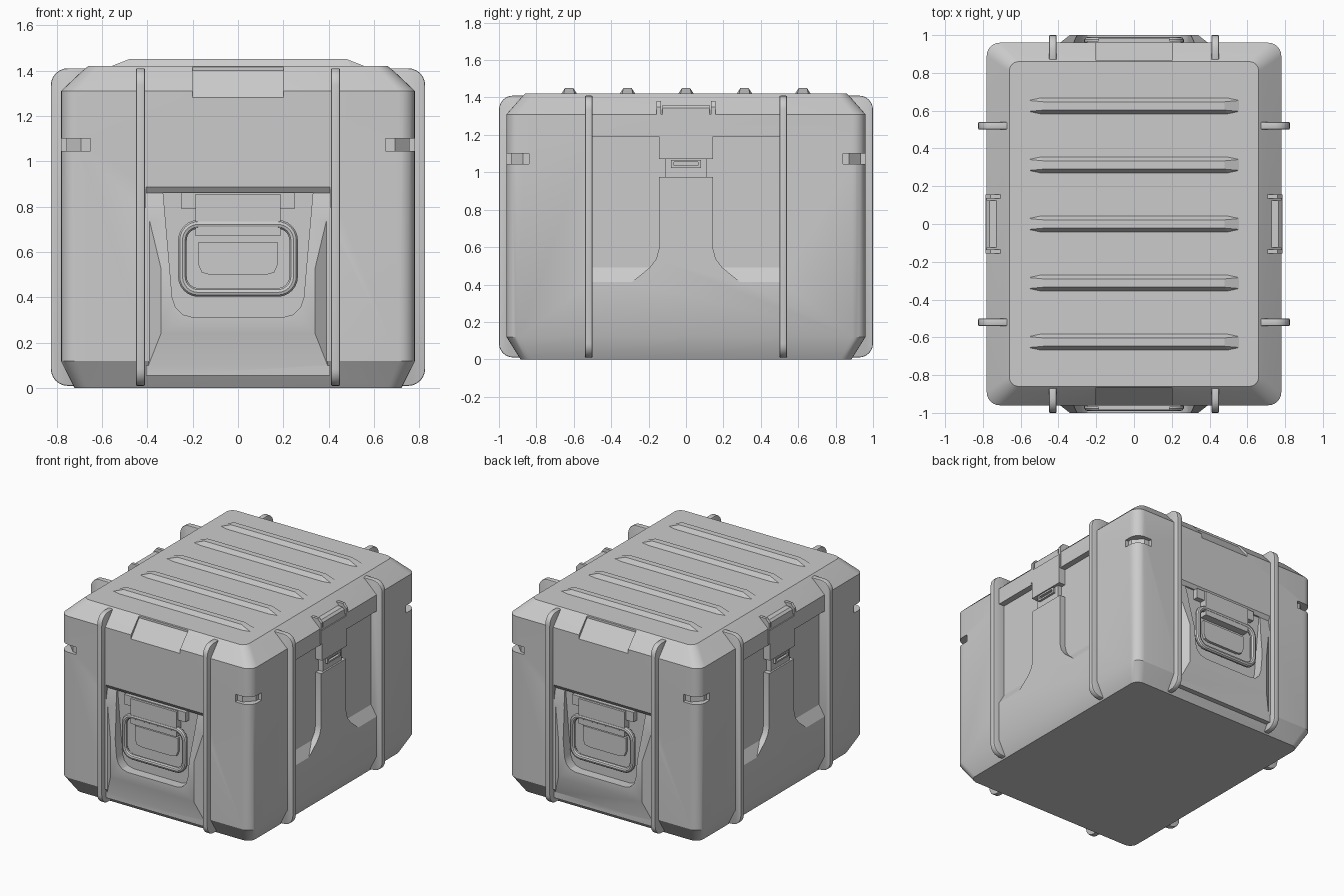
import bpy, bmesh, math
from mathutils import Matrix, Vector

if "Cube" in bpy.data.objects:
    bpy.data.objects.remove(bpy.data.objects["Cube"], do_unlink=True)

grey = bpy.data.materials.new("case_grey")
grey.use_nodes = True
colour = (0.6, 0.6, 0.6, 1)
grey.diffuse_color = colour
grey.node_tree.nodes["Principled BSDF"].inputs["Base Color"].default_value = colour

HALF_TURN = Matrix.Rotation(math.pi, 4, "Z")


def make(name, bm):
    bmesh.ops.recalc_face_normals(bm, faces=bm.faces)
    mesh = bpy.data.meshes.new(name)
    bm.to_mesh(mesh)
    bm.free()
    mesh.materials.append(grey)
    obj = bpy.data.objects.new(name, mesh)
    bpy.context.collection.objects.link(obj)
    return obj


def hull(name, pts):
    bm = bmesh.new()
    for p in pts:
        bm.verts.new(p)
    res = bmesh.ops.convex_hull(bm, input=bm.verts)
    bmesh.ops.delete(bm, geom=list({g for g in res["geom_interior"] if g.is_valid}), context="VERTS")
    bmesh.ops.dissolve_limit(bm, angle_limit=0.01, verts=bm.verts, edges=bm.edges)
    return make(name, bm)


def box(x0, x1, y0, y1, z0, z1):
    return [(x, y, z) for x in (x0, x1) for y in (y0, y1) for z in (z0, z1)]


def prism_x(half, yz):
    """Profile in y and z, swept symmetrically along x."""
    return [(s * half, y, z) for s in (-1, 1) for y, z in yz]


def turned(pts):
    return [HALF_TURN @ Vector(p) for p in pts]


def both(name, a, b, pts):
    """One part and its copy on the opposite face."""
    return hull(f"{name}_{a}", pts), hull(f"{name}_{b}", turned(pts))


def rounded_rect(hx, hy, r, seg=6):
    pts = []
    for k, (sx, sy) in enumerate([(1, 1), (-1, 1), (-1, -1), (1, -1)]):
        for i in range(seg + 1):
            a = math.pi / 2 * (k + i / seg)
            pts.append((sx * (hx - r) + r * math.cos(a), sy * (hy - r) + r * math.sin(a)))
    return pts


def smooth(obj, bevel=0):
    bpy.ops.object.select_all(action="DESELECT")
    obj.select_set(True)
    bpy.context.view_layer.objects.active = obj
    if bevel:
        mod = obj.modifiers.new("Bevel", "BEVEL")
        mod.width, mod.segments = bevel, 2
        bpy.ops.object.modifier_apply(modifier=mod.name)
    bpy.ops.object.shade_smooth_by_angle(angle=math.radians(30))


# Case shell, lofted from rounded rectangles
bm = bmesh.new()
rings = []
for hx, hy, z, r in [(.72, .885, 0, .06), (.78, .96, .12, .07), (.78, .96, 1.31, .07),
                     (.69, .885, 1.395, .06), (.66, .86, 1.42, .05)]:
    rings.append([bm.verts.new((x, y, z)) for x, y in rounded_rect(hx, hy, r)])
for lo, hi in zip(rings, rings[1:]):
    for i in range(len(lo)):
        j = (i + 1) % len(lo)
        bm.faces.new((lo[i], lo[j], hi[j], hi[i]))
bm.faces.new(rings[0][::-1])
bm.faces.new(rings[-1])
case = make("case_shell", bm)


def carve(pts, operation="DIFFERENCE"):
    """Apply a hull to the shell on both opposite faces."""
    for p in (pts, turned(pts)):
        tool = hull("tool", p)
        mod = case.modifiers.new("Carve", "BOOLEAN")
        mod.operation, mod.solver, mod.object = operation, "EXACT", tool
        bpy.context.view_layer.objects.active = case
        bpy.ops.object.modifier_apply(modifier=mod.name)
        bpy.data.objects.remove(tool, do_unlink=True)


# Handle pad standing out from each end, with a sill under it
carve(prism_x(.395, [(-.957, .1), (-.957, .76), (-.9, .1), (-.9, .76)])
      + prism_x(.34, [(-1, .24), (-1, .53)]), "UNION")
carve(prism_x(.405, [(-.957, .055), (-.957, .1), (-.85, .055), (-.85, .1)]), "UNION")

# Undercut above the pad, then the dish behind the handle
carve(prism_x(.405, [(-.961, .755), (-.94, .86), (-.962, .89), (-1.05, .89), (-1.05, .755)]))
dish = [(.33, .862), (.295, .56), (.29, .4), (.275, .355), (.245, .325), (.2, .313)]
carve([(s * x, y, z) for s in (-1, 1) for y in (-.93, -1.05) for x, z in dish])

# Notch in the lid edge at each end
carve(prism_x(.2, [(-.98, 1.255), (-.865, 1.4), (-.865, 1.46), (-.98, 1.46)]))

# Side recesses flanking a flared centre rib
flare = [(.145, 1.19), (.145, .59), (.16, .535), (.195, .49)]
for s in (-1, 1):
    inner = flare + [(.505, .49), (.505, 1.19)]
    outer = flare + [(.3, .405), (.505, .405), (.505, 1.19)]
    carve([(.735, s * y, z) for y, z in inner] + [(.785, s * y, z) for y, z in outer])
carve(box(.735, .85, -.15, .15, .975, 1.19))

# Slots wrapped round the four upright corners
for s in (-1, 1):
    carve(box(.65, .85, s * .935, s * 1.05, 1.045, 1.1))
    carve(box(.755, .85, s * .84, s * 1.05, 1.045, 1.1))
    carve([(x, s * y, z) for z in (1.045, 1.1)
           for x, y in [(.69, .936), (.756, .87), (.85, .87), (.85, 1.05), (.69, 1.05)]])
smooth(case)

# Lid ridges
for i in range(5):
    y = (i - 2) * .3125
    hull(f"lid_ridge_{i + 1}",
         [(sx * x, y + sy * w, z) for sx in (-1, 1) for sy in (-1, 1)
          for x, w, z in [(.57, .03, 1.415), (.5, .045, 1.415), (.48, .022, 1.45)]])


# Protective ribs
def rib_profile(inner, outer, r=.075):
    pts = [(inner, .01), (inner, 1.41)]
    for i in range(7):
        a = math.pi / 2 * i / 6
        c, s = r * math.cos(a), r * math.sin(a)
        pts += [(outer - r + c, 1.41 - r + s), (outer - r + c, .01 + r - s)]
    return pts


for s, tag in ((-1, "a"), (1, "b")):
    ends = both(f"end_rib_{tag}", "front", "back",
                [(s * .43 + w, -u, z) for w in (-.02, .02) for u, z in rib_profile(.86, 1)])
    sides = both(f"side_rib_{tag}", "left", "right",
                 [(u, s * .52 + w, z) for w in (-.02, .02) for u, z in rib_profile(.66, .825)])
    for rib in ends + sides:
        smooth(rib, .006)

# Handle mounts: cross bar, hinge plate and finger pad
both("handle_bar", "front", "back", box(-.25, .25, -.968, -.92, .79, .862))
both("hinge_plate", "front", "back", box(-.187, .187, -.985, -.92, .67, .855))
pad = [(.175, .645), (.175, .545), (.16, .51), (.125, .5)]
both("finger_pad", "front", "back",
     [(s * x, y, z) for s in (-1, 1) for y in (-.95, -.92) for x, z in pad])

# Handle loops
for name, sign in (("front", -1), ("back", 1)):
    curve = bpy.data.curves.new("handle_loop", "CURVE")
    curve.dimensions = "3D"
    curve.bevel_depth, curve.bevel_resolution = .02, 3
    path = rounded_rect(.245, .15, .07)
    spline = curve.splines.new("POLY")
    spline.points.add(len(path) - 1)
    for pt, (x, z) in zip(spline.points, path):
        pt.co = (x, sign * .97, z + .572, 1)
    spline.use_cyclic_u = True
    curve.materials.append(grey)
    loop = bpy.data.objects.new(f"handle_loop_{name}", curve)
    bpy.context.collection.objects.link(loop)
    bpy.ops.object.select_all(action="DESELECT")
    loop.select_set(True)
    bpy.context.view_layer.objects.active = loop
    bpy.ops.object.convert(target="MESH")
    smooth(bpy.context.view_layer.objects.active)

# Side latches: cheeks, lever, top bar, lower plate and catch
for s, tag in ((-1, "a"), (1, "b")):
    both(f"latch_cheek_{tag}", "left", "right",
         [(x, s * y, z) for y in (.135, .157)
          for x, z in [(.69, 1.2), (.785, 1.2), (.785, 1.35), (.76, 1.38), (.69, 1.38)]])
both("latch_back", "left", "right", box(.66, .705, -.157, .157, 1.25, 1.38))
both("latch_lever", "left", "right", box(.7, .787, -.145, .145, 1.072, 1.295))
both("latch_bar", "left", "right",
     [(x, y, z) for y in (-.125, .125)
      for x, z in [(.7, 1.29), (.78, 1.29), (.78, 1.345), (.765, 1.36), (.7, 1.36)]])
both("latch_plate", "left", "right", box(.72, .768, -.11, .11, .96, 1.08))
for z in (1.03, 1.06):
    both(f"catch_rail_{int(z * 100)}", "left", "right", box(.76, .785, -.08, .08, z - .006, z + .006))
for s, tag in ((-1, "a"), (1, "b")):
    both(f"catch_end_{tag}", "left", "right", box(.76, .785, s * .065, s * .08, 1.03, 1.06))
